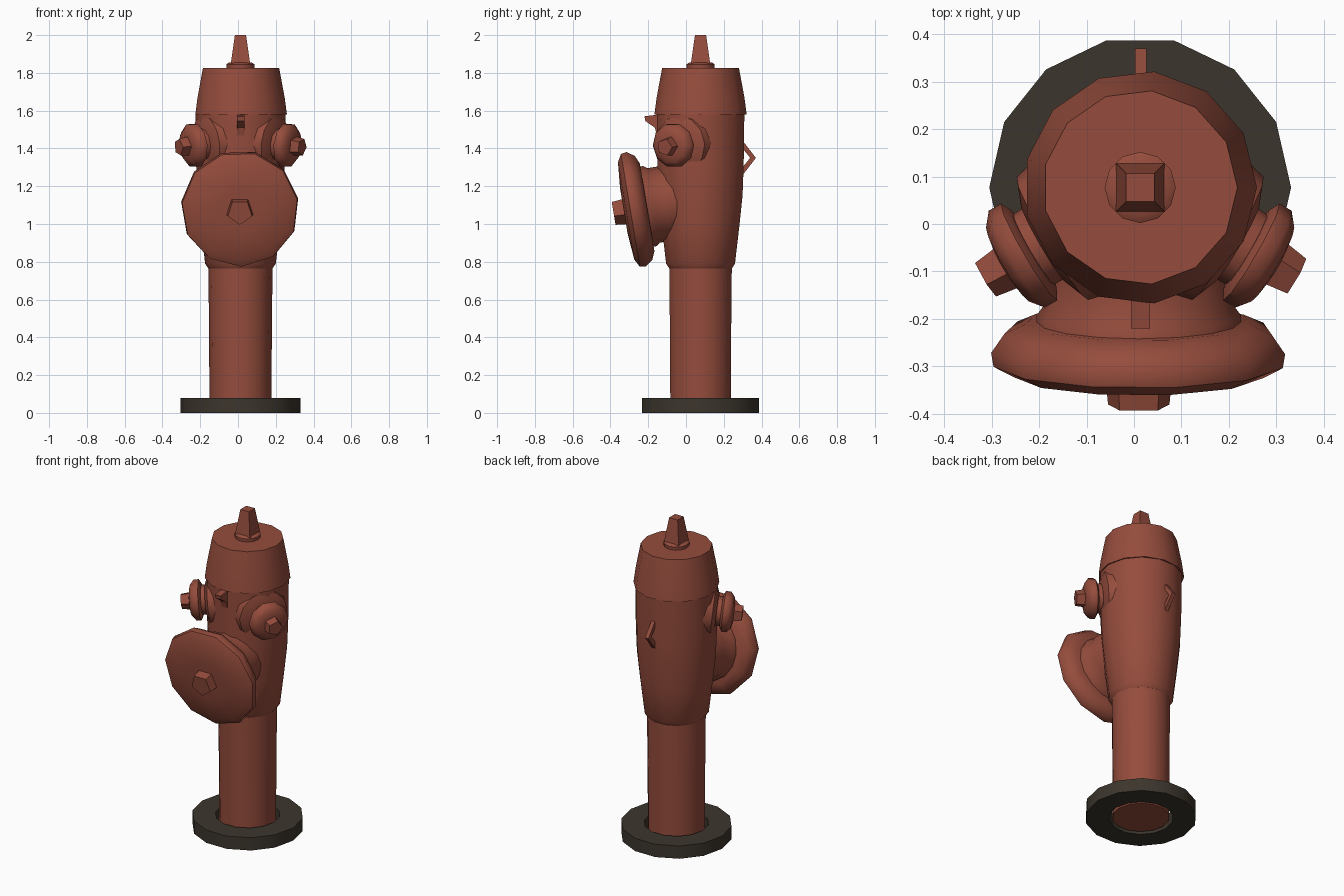
import bpy, bmesh, math
from mathutils import Matrix, Vector

cube = bpy.data.objects.get("Cube")
if cube:
    bpy.data.objects.remove(cube, do_unlink=True)

AXIS = Vector((0.013, 0.077, 0))


def material(name, rgb):
    m = bpy.data.materials.new(name)
    m.use_nodes = True
    m.diffuse_color = (*rgb, 1)
    bsdf = next(n for n in m.node_tree.nodes if n.type == 'BSDF_PRINCIPLED')
    bsdf.inputs["Base Color"].default_value = (*rgb, 1)
    return m


RED = material("faded red paint", (0.30, 0.073, 0.046))
DARK = material("dark iron", (0.045, 0.036, 0.026))


def finish(name, bm, mat, matrix=Matrix(), angle=38):
    bmesh.ops.recalc_face_normals(bm, faces=bm.faces)
    mesh = bpy.data.meshes.new(name)
    bm.to_mesh(mesh)
    bm.free()
    mesh.materials.append(mat)
    obj = bpy.data.objects.new(name, mesh)
    obj.matrix_world = matrix
    bpy.context.collection.objects.link(obj)
    bpy.ops.object.select_all(action='DESELECT')
    obj.select_set(True)
    bpy.context.view_layer.objects.active = obj
    if angle:
        bpy.ops.object.shade_smooth_by_angle(angle=math.radians(angle))
    return obj


def lathe(name, profile, sides, mat, matrix, turn=0.0, closed=False, angle=38):
    """Turn a (radius, height) profile round local z; capped unless closed."""
    bm = bmesh.new()
    rings = []
    for r, h in profile:
        ring = []
        for i in range(sides):
            a = math.tau * (i + turn) / sides
            ring.append(bm.verts.new((r * math.cos(a), r * math.sin(a), h)))
        rings.append(ring)
    pairs = list(zip(rings, rings[1:]))
    if closed:
        pairs.append((rings[-1], rings[0]))
    else:
        bm.faces.new(rings[0])
        bm.faces.new(rings[-1])
    for lo, hi in pairs:
        for i in range(sides):
            j = (i + 1) % sides
            bm.faces.new((lo[i], lo[j], hi[j], hi[i]))
    return finish(name, bm, mat, matrix, angle)


def aim(origin, direction):
    return Matrix.Translation(origin) @ Vector(direction).to_track_quat('Z', 'Y').to_matrix().to_4x4()


def wedge(name, outline, half_width, x):
    """Extrude a (y, z) outline across x."""
    bm = bmesh.new()
    face = bm.faces.new([bm.verts.new((x - half_width, y, z)) for y, z in outline])
    out = bmesh.ops.extrude_face_region(bm, geom=[face])
    verts = [v for v in out["geom"] if isinstance(v, bmesh.types.BMVert)]
    bmesh.ops.translate(bm, vec=(2 * half_width, 0, 0), verts=verts)
    return finish(name, bm, RED, angle=0)


centre = Matrix.Translation(AXIS)

# Ground flange, a ring standing clear of the barrel
lathe("ground_flange", [(0.185, 0), (0.318, 0), (0.318, 0.08), (0.185, 0.08)],
      14, DARK, centre, closed=True)

# Barrel, widening above the shoulder
lathe("lower_barrel", [(0.164, 0.005), (0.166, 0.4), (0.17, 0.79)], 14, RED, centre)
lathe("upper_barrel", [(0.17, 0.765), (0.187, 0.79), (0.212, 1.0), (0.228, 1.15),
                       (0.234, 1.3), (0.238, 1.59)], 14, RED, centre)

# Bonnet and operating nut
lathe("bonnet", [(0.246, 1.58), (0.234, 1.67), (0.205, 1.825)], 13, RED, centre)
lathe("nut_washer", [(0.073, 1.82), (0.075, 1.845), (0.06, 1.855)], 12, RED, centre)
lathe("operating_nut", [(0.072, 1.85), (0.042, 2.0)], 4, RED, centre, turn=0.5, angle=0)

# Large front outlet, tipped slightly downwards
front = aim((0.01, -0.31, 1.075), (0, -0.986, -0.165))
lathe("front_neck", [(0.18, -0.33), (0.185, -0.26), (0.2, -0.2), (0.2, -0.14),
                     (0.215, -0.12), (0.215, -0.07)], 16, RED, front)
lathe("front_cap", [(0.24, -0.105), (0.285, -0.085), (0.313, -0.045), (0.308, -0.015),
                    (0.265, 0.008), (0.12, 0.02)], 11, RED, front, turn=0.3, angle=50)
lathe("front_cap_nut", [(0.076, 0.0), (0.068, 0.075)], 5, RED, front, turn=0.75, angle=0)

# Two side outlets, swung forward
for side, label in ((-1, "right"), (1, "left")):
    d = Vector((side * 0.86, -0.5, -0.1)).normalized()
    port = aim(AXIS + Vector((0, 0, 1.445)) + d * 0.2, d)
    lathe(label + "_outlet_boss", [(0.165, -0.05), (0.15, 0.015), (0.1, 0.035)],
          12, RED, port)
    lathe(label + "_outlet_neck", [(0.088, 0.0), (0.085, 0.075)], 12, RED, port)
    lathe(label + "_outlet_cap", [(0.095, 0.06), (0.118, 0.072), (0.118, 0.102),
                                  (0.09, 0.125), (0.05, 0.132)], 10, RED, port, angle=50)
    lathe(label + "_outlet_nut", [(0.055, 0.12), (0.046, 0.18)], 5, RED, port, angle=0)

# Chain lugs at front and back
wedge("front_lug", [(-0.14, 1.58), (-0.22, 1.57), (-0.215, 1.545), (-0.165, 1.51), (-0.14, 1.42)],
      0.02, 0.014)
for i, z in enumerate((1.28, 1.42)):
    tip = 1.35
    wedge("back_lug_%d" % (i + 1), [(0.30, z + (z - tip) * 0.3), (0.37, tip), (0.34, tip), (0.30, z - (z - tip) * 0.3)],
          0.012, 0.014)
